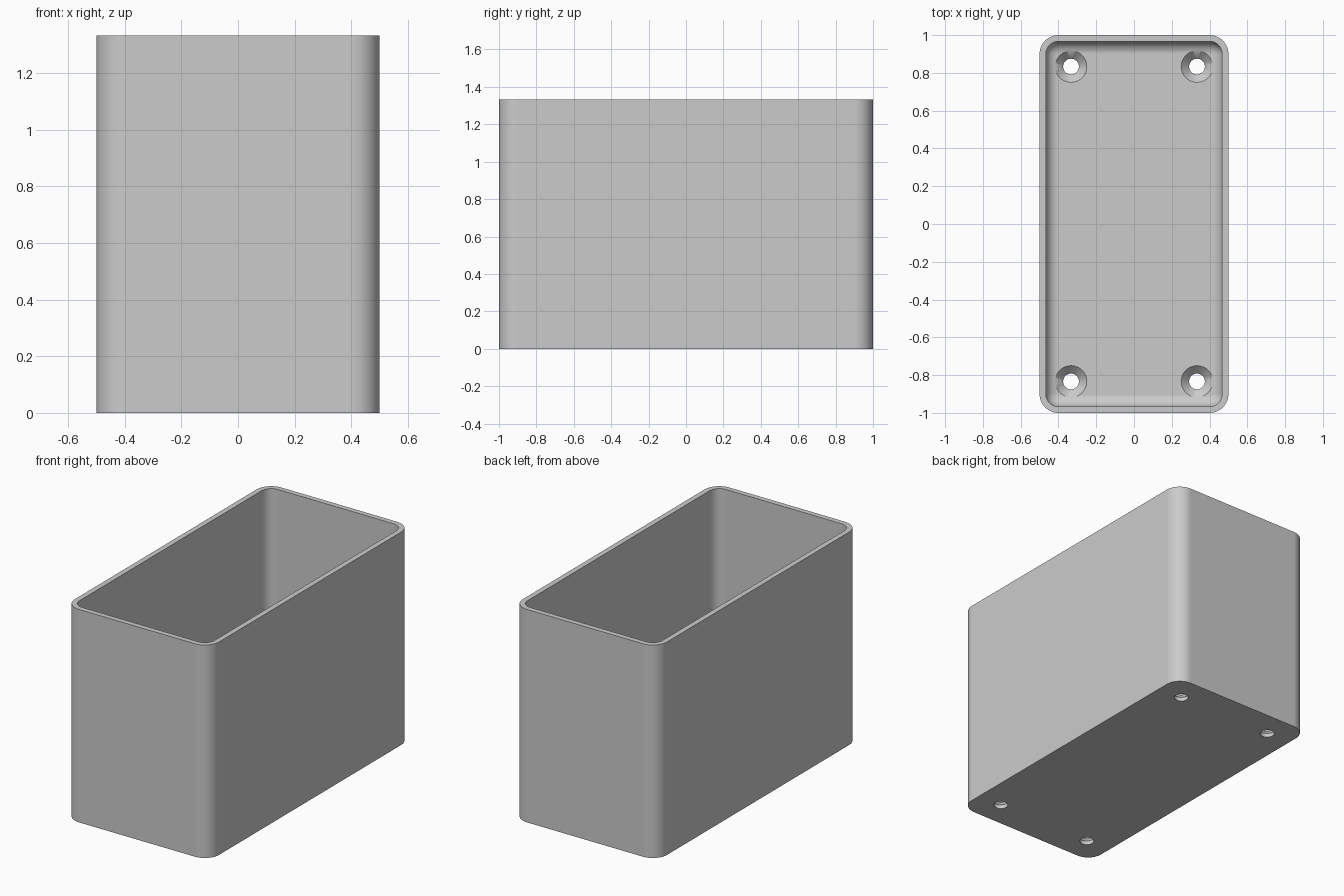
import bpy, bmesh, math

old = bpy.data.objects.get("Cube")
if old:
    bpy.data.objects.remove(old, do_unlink=True)

U = 1 / 30                      # one design unit
HX, HY, HEIGHT = 15 * U, 30 * U, 40 * U
WALL, FLOOR = U, 2 * U
CORNER, FILLET = 3 * U, 2 * U
SEGS = 12

grey = bpy.data.materials.new("light_grey")
grey.use_nodes = True
colour = (0.6, 0.6, 0.6, 1)
grey.diffuse_color = colour
grey.node_tree.nodes["Principled BSDF"].inputs["Base Color"].default_value = colour


def ring(bm, inset, z):
    """Rounded rectangle of vertices, inset from the outer wall."""
    r = max(CORNER - inset, 0)
    cx, cy = HX - inset - r, HY - inset - r
    verts = []
    for q, (sx, sy) in enumerate(((1, 1), (-1, 1), (-1, -1), (1, -1))):
        for i in range(SEGS + 1):
            a = (q + i / SEGS) * math.pi / 2
            verts.append(bm.verts.new((sx * cx + r * math.cos(a), sy * cy + r * math.sin(a), z)))
    return verts


def circle(bm, r, z, n=48):
    return [bm.verts.new((r * math.cos(2 * math.pi * i / n), r * math.sin(2 * math.pi * i / n), z))
            for i in range(n)]


def loft(name, bm, rings):
    """Skin a stack of rings, cap both ends and make an object."""
    for a, b in zip(rings, rings[1:]):
        for i in range(len(a)):
            j = (i + 1) % len(a)
            bm.faces.new((a[i], a[j], b[j], b[i]))
    bm.faces.new(rings[0][::-1])
    bm.faces.new(rings[-1])
    bmesh.ops.remove_doubles(bm, verts=bm.verts, dist=1e-5)
    bmesh.ops.recalc_face_normals(bm, faces=bm.faces)
    mesh = bpy.data.meshes.new(name)
    bm.to_mesh(mesh)
    bm.free()
    mesh.materials.append(grey)
    ob = bpy.data.objects.new(name, mesh)
    bpy.context.collection.objects.link(ob)
    return ob


# Open box: outer wall, rim, inner wall, then the rounded inner floor edge
bm = bmesh.new()
rings = [ring(bm, 0, 0), ring(bm, 0, HEIGHT), ring(bm, WALL, HEIGHT)]
for i in range(SEGS + 1):
    a = i / SEGS * math.pi / 2
    rings.append(ring(bm, WALL + FILLET * (1 - math.cos(a)), FLOOR + FILLET * (1 - math.sin(a))))
box = loft("open_box", bm, rings)

# Countersunk screw holes
HOLE, HEAD = 1.25 * U, 2.5 * U
EXTRA = 0.01
cutters = []
for sx in (-1, 1):
    for sy in (-1, 1):
        bm = bmesh.new()
        cutter = loft("screw_hole_cutter", bm, [
            circle(bm, HOLE, -EXTRA),
            circle(bm, HOLE, FLOOR - (HEAD - HOLE)),
            circle(bm, HEAD + EXTRA, FLOOR + EXTRA)])
        cutter.location = (sx * 10 * U, sy * 25 * U, 0)
        cutter.hide_render = True
        cutters.append(cutter)
        mod = box.modifiers.new("screw_hole", "BOOLEAN")
        mod.operation, mod.solver, mod.object = "DIFFERENCE", "EXACT", cutter

bpy.ops.object.select_all(action="DESELECT")
box.select_set(True)
bpy.context.view_layer.objects.active = box
for name in [m.name for m in box.modifiers]:
    bpy.ops.object.modifier_apply(modifier=name)
for cutter in cutters:
    bpy.data.objects.remove(cutter, do_unlink=True)

# Smooth rounded walls with crisp rims
bpy.ops.object.shade_smooth_by_angle(angle=math.radians(30))
weighted = box.modifiers.new("clean_shading", "WEIGHTED_NORMAL")
weighted.keep_sharp = True
